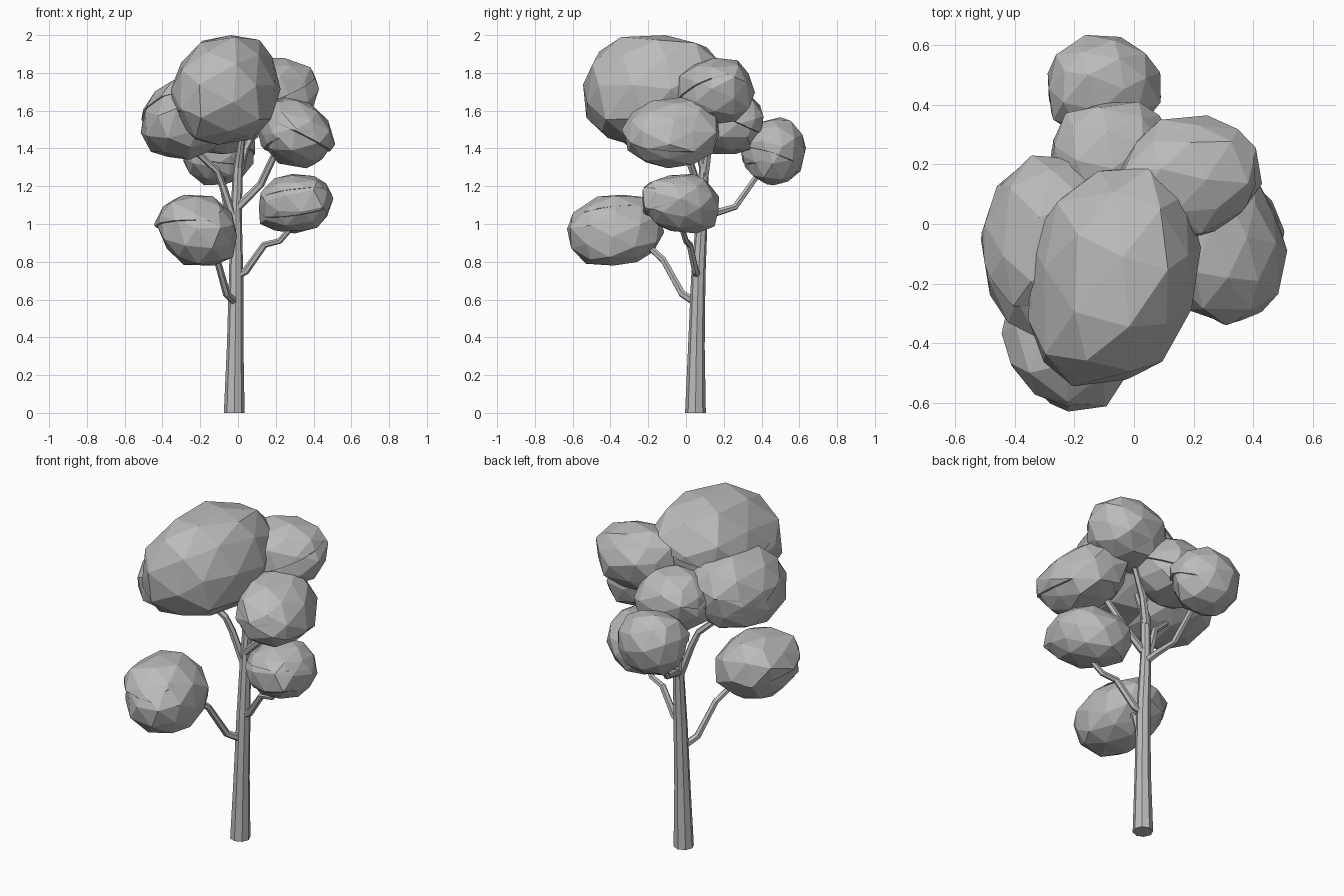
import bpy, bmesh, math, random
from mathutils import Vector, Matrix

cube = bpy.data.objects.get("Cube")
if cube:
    bpy.data.objects.remove(cube, do_unlink=True)

# One plain grey for the whole tree
grey = bpy.data.materials.new("plain grey")
grey.use_nodes = True
grey.diffuse_color = (0.5, 0.5, 0.5, 1)
bsdf = next(n for n in grey.node_tree.nodes if n.type == 'BSDF_PRINCIPLED')
bsdf.inputs["Base Color"].default_value = grey.diffuse_color
bsdf.inputs["Roughness"].default_value = 0.8


def add_object(name, bm):
    bmesh.ops.recalc_face_normals(bm, faces=bm.faces)
    mesh = bpy.data.meshes.new(name)
    bm.to_mesh(mesh)
    bm.free()
    mesh.materials.append(grey)
    obj = bpy.data.objects.new(name, mesh)
    bpy.context.collection.objects.link(obj)
    return obj


def limb(name, points, radii, sides):
    """Tapered faceted tube through the points, capped at both ends."""
    bm = bmesh.new()
    pts = [Vector(p) for p in points]
    rings = []
    for i, p in enumerate(pts):
        along = pts[min(i + 1, len(pts) - 1)] - pts[max(i - 1, 0)]
        if p.z == 0:
            along = Vector((0, 0, 1))
        turn = Vector((0, 0, 1)).rotation_difference(along.normalized())
        ring = []
        for k in range(sides):
            a = math.tau * k / sides
            offset = Vector((math.cos(a), math.sin(a), 0)) * radii[i]
            ring.append(bm.verts.new(p + turn @ offset))
        rings.append(ring)
    for low, high in zip(rings, rings[1:]):
        for k in range(sides):
            n = (k + 1) % sides
            bm.faces.new((low[k], low[n], high[n], high[k]))
    bm.faces.new(rings[0][::-1])
    bm.faces.new(rings[-1])
    return add_object(name, bm)


def leaf_clump(name, low, high, seed, lean):
    """Rough faceted ball with creased ledges, drawn out along lean, sized to its corners."""
    rng = random.Random(seed)
    bm = bmesh.new()
    bmesh.ops.create_icosphere(bm, subdivisions=2, radius=1)
    spin = Matrix.Rotation(rng.uniform(0, math.tau), 3, 'Z') @ Matrix.Rotation(rng.uniform(0, 1), 3, 'X')
    for v in bm.verts:
        v.co = spin @ v.co
        # Slightly boxy, then roughened
        v.co = Vector([math.copysign(abs(c) ** 0.9, c) for c in v.co])
        v.co += Vector([rng.uniform(-1, 1) for _ in range(3)]) * 0.055

    # Creases: each ledge overhangs the part below it
    for _ in range(2):
        normal = Vector((rng.uniform(-0.6, 0.6), rng.uniform(-0.6, 0.6), 1)).normalized()
        height = rng.uniform(-0.3, 0.4)
        for d in (height, height + 0.05):
            geom = bm.verts[:] + bm.edges[:] + bm.faces[:]
            bmesh.ops.bisect_plane(bm, geom=geom, plane_co=normal * d, plane_no=normal)
        side = Vector((rng.uniform(-1, 1), rng.uniform(-1, 1), 0)).normalized()
        for v in bm.verts:
            if v.co.dot(normal) > height + 0.04:
                reach = min(1, max(0, v.co.dot(side) + 0.2))
                v.co += (side * 0.06 - normal * 0.04) * reach
    bmesh.ops.remove_doubles(bm, verts=bm.verts, dist=0.03)

    # Draw out along the lean direction
    pull = Vector(lean)
    axis_dir = pull.normalized()
    for v in bm.verts:
        v.co += pull * v.co.dot(axis_dir)
    bmesh.ops.triangulate(bm, faces=[f for f in bm.faces if len(f.verts) > 4])
    for axis in range(3):
        values = [v.co[axis] for v in bm.verts]
        least, span = min(values), max(values) - min(values)
        for v in bm.verts:
            t = (v.co[axis] - least) / span
            v.co[axis] = low[axis] + t * (high[axis] - low[axis])
    return add_object(name, bm)


# Trunk
limb("trunk",
     [(-0.02, 0.05, 0), (-0.015, 0.055, 0.35), (-0.01, 0.065, 0.72),
      (-0.01, 0.085, 1.05), (0, 0.095, 1.3), (0.02, 0.05, 1.45)],
     [0.055, 0.044, 0.038, 0.03, 0.026, 0.018], 8)

# Branches
branches = {
    "low_front_branch": [(-0.01, 0.06, 0.58), (-0.06, -0.02, 0.63), (-0.11, -0.12, 0.81), (-0.18, -0.24, 0.92)],
    "low_left_branch": [(0, 0.06, 0.73), (0.04, 0.05, 0.75), (0.14, 0.02, 0.89), (0.22, 0, 0.91), (0.3, -0.03, 1.0)],
    "upper_left_branch": [(-0.01, 0.08, 1.08), (0.12, 0.06, 1.21), (0.2, 0, 1.38)],
    "back_branch": [(-0.01, 0.08, 1.03), (-0.03, 0.16, 1.06), (-0.06, 0.26, 1.09), (-0.09, 0.38, 1.26)],
    "upper_right_branch": [(-0.02, 0.08, 1.02), (-0.08, 0.06, 1.2), (-0.11, 0.04, 1.28), (-0.24, 0, 1.4)],
    "top_back_branch": [(0, 0.1, 1.25), (0.04, 0.12, 1.4), (0.14, 0.15, 1.6)],
}
for name, path in branches.items():
    limb(name, path, [0.022 - 0.002 * i for i in range(len(path))], 6)

# Leaf clumps: lower corner, upper corner, seed and lean
leaf_clump("crown_leaves", (-0.355, -0.545, 1.42), (0.225, 0.19, 2.0), 3, (0.17, 0.27, 0.08))
leaf_clump("low_front_leaves", (-0.445, -0.63, 0.78), (-0.005, -0.115, 1.155), 5, (0.13, -0.06, -0.12))
leaf_clump("low_left_leaves", (0.11, -0.23, 0.95), (0.505, 0.175, 1.265), 8, (0.18, -0.18, 0.08))
leaf_clump("middle_left_leaves", (0.095, -0.34, 1.295), (0.515, 0.175, 1.67), 11, (0.15, -0.05, -0.15))
leaf_clump("upper_left_leaves", (-0.05, -0.06, 1.53), (0.43, 0.365, 1.88), 14, (0.08, 0.08, 0.02))
leaf_clump("right_leaves", (-0.515, -0.38, 1.34), (-0.06, 0.23, 1.77), 17, (0.1, 0.04, 0.1))
leaf_clump("upper_back_leaves", (-0.285, 0.03, 1.37), (0.13, 0.41, 1.72), 20, (0.05, 0.05, 0))
leaf_clump("back_leaves", (-0.29, 0.285, 1.205), (0.09, 0.635, 1.565), 23, (0.02, 0.02, 0))
